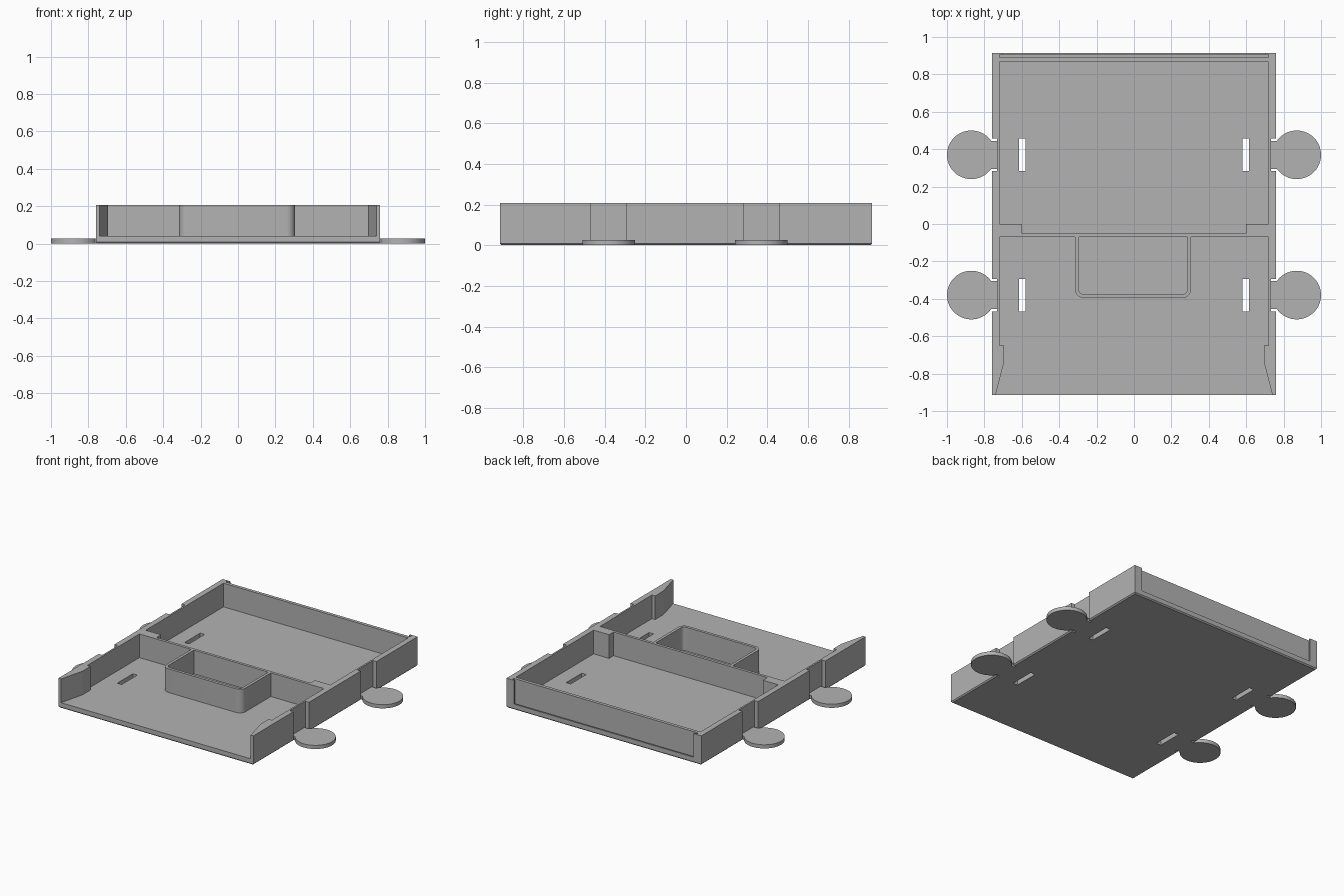
import bpy, bmesh, math

if "Cube" in bpy.data.objects:
    bpy.data.objects.remove(bpy.data.objects["Cube"], do_unlink=True)

grey = bpy.data.materials.new("plain grey")
grey.use_nodes = True
colour = (0.45, 0.45, 0.45, 1)
grey.diffuse_color = colour
grey.node_tree.nodes["Principled BSDF"].inputs["Base Color"].default_value = colour


def prism(name, outline, z0, z1, chamfer=0):
    """Extrude an outline from z0 to z1, with an optional chamfer underneath."""
    bm = bmesh.new()
    base = bm.faces.new([bm.verts.new((x, y, z0)) for x, y in outline])
    top = bmesh.ops.extrude_face_region(bm, geom=[base])["geom"]
    for v in top:
        if isinstance(v, bmesh.types.BMVert):
            v.co.z = z1
    if chamfer:
        low = [e for e in bm.edges if all(abs(v.co.z - z0) < 1e-5 for v in e.verts)]
        bmesh.ops.bevel(bm, geom=low, offset=chamfer, segments=1, affect='EDGES')
    bmesh.ops.recalc_face_normals(bm, faces=bm.faces)
    mesh = bpy.data.meshes.new(name)
    bm.to_mesh(mesh)
    bm.free()
    mesh.materials.append(grey)
    obj = bpy.data.objects.new(name, mesh)
    bpy.context.collection.objects.link(obj)
    return obj


def rect(x0, x1, y0, y1):
    return [(x0, y0), (x1, y0), (x1, y1), (x0, y1)]


def mirrored(half):
    """Close a right-hand half outline across x = 0."""
    return half + [(-x, y) for x, y in reversed(half)]


def cut(body, cutters):
    for c in cutters:
        c.hide_render = True
        mod = body.modifiers.new(c.name, 'BOOLEAN')
        mod.operation = 'DIFFERENCE'
        mod.solver = 'EXACT'
        mod.object = c
    graph = bpy.context.evaluated_depsgraph_get()
    mesh = bpy.data.meshes.new_from_object(body.evaluated_get(graph))
    body.modifiers.clear()
    body.data = mesh
    for c in cutters:
        bpy.data.objects.remove(c, do_unlink=True)


def smooth(obj):
    bpy.ops.object.select_all(action='DESELECT')
    obj.select_set(True)
    bpy.context.view_layer.objects.active = obj
    bpy.ops.object.shade_smooth_by_angle(angle=math.radians(30))


WIDE, DEEP, HIGH, FLOOR = 0.76, 0.915, 0.207, 0.04
tab_rows = {"back": 0.37, "front": -0.38}

# Tray body: solid block hollowed into two compartments
tray = prism("tray", rect(-WIDE, WIDE, -DEEP, DEEP), 0, HIGH, 0.008)
back_bay = mirrored([(0.6, -0.05), (0.6, 0), (0.72, 0), (0.72, 0.867)])
front_bay = mirrored([(0.744, -0.93), (0.695, -0.74), (0.695, -0.65),
                      (0.72, -0.65), (0.72, -0.07)])
cutters = [prism("back_bay", back_bay, FLOOR, 1),
           prism("front_bay", front_bay, FLOOR, 1)]

# Sliding panel groove in the back wall, with its window
cutters.append(prism("panel_groove", rect(-0.72, 0.72, 0.89, 0.905), 0.03, 1))
cutters.append(prism("panel_window", rect(-0.7, 0.7, 0.9, 1), FLOOR, 1))

# Floor slots and outer wall notches beside each tab
for row, y in tab_rows.items():
    for s in (-1, 1):
        x0, x1 = sorted((s * 0.58, s * 0.615))
        cutters.append(prism("slot", rect(x0, x1, y - 0.087, y + 0.087), -1, 0.1))
        x0, x1 = sorted((s * 0.732, s * 0.9))
        cutters.append(prism("notch", rect(x0, x1, y - 0.087, y + 0.087), -1, 1))
cut(tray, cutters)

# Round tabs on necks
R, NECK = 0.13, 0.075
gap = math.asin(NECK / R)
STEPS = 48
for row, y in tab_rows.items():
    for side, s in (("right", -1), ("left", 1)):
        arc = []
        for i in range(STEPS + 1):
            a = -math.pi + gap + (2 * math.pi - 2 * gap) * i / STEPS
            arc.append((s * (0.87 + R * math.cos(a)), y + R * math.sin(a)))
        neck = [(s * 0.725, y + NECK), (s * 0.725, y - NECK)]
        smooth(prism(f"{row}_{side}_tab", arc + neck, 0, 0.026))


# Small pocket: U-shaped wall with rounded corners
def u_path(half, bottom, radius):
    pts = [(half, -0.065)]
    for i in range(9):
        a = -math.pi / 2 * i / 8
        pts.append((half - radius + radius * math.cos(a),
                    bottom + radius + radius * math.sin(a)))
    return [(x - 0.005, y) for x, y in mirrored(pts)]


pocket = prism("pocket_wall",
               u_path(0.31, -0.395, 0.045) + u_path(0.29, -0.375, 0.025)[::-1],
               FLOOR - 0.005, HIGH)
smooth(pocket)
